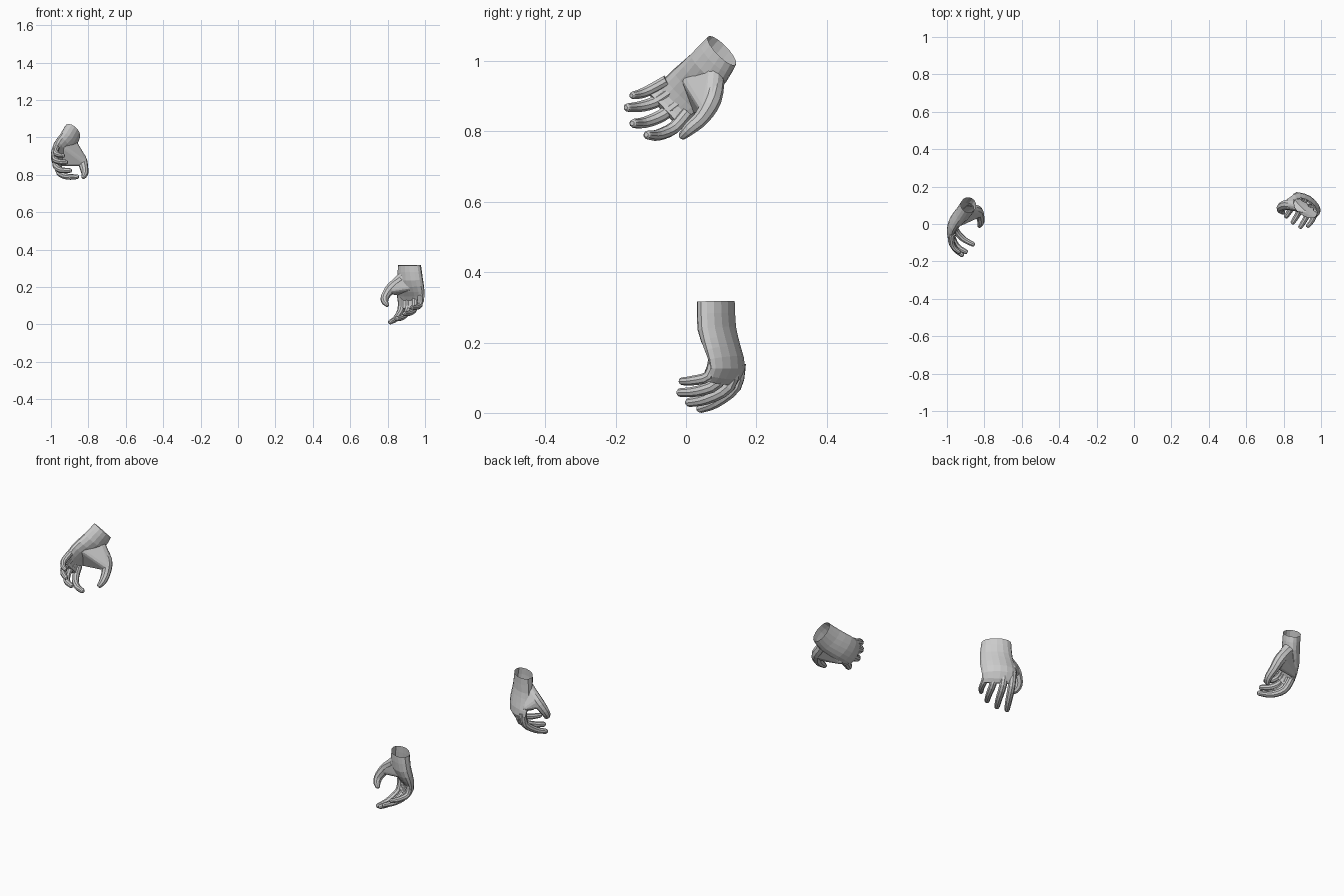
import bpy, bmesh, math
from mathutils import Vector as V, Matrix

if "Cube" in bpy.data.objects:
    bpy.data.objects.remove(bpy.data.objects["Cube"])


def spline(rows, steps):
    """Catmull-Rom interpolation through rows of equal-length numbers."""
    out = []
    n = len(rows)
    for i in range(n - 1):
        a, b, c, d = rows[max(i - 1, 0)], rows[i], rows[i + 1], rows[min(i + 2, n - 1)]
        for s in range(steps):
            t = s / steps
            out.append([0.5 * (2 * q + (r - p) * t + (2 * p - 5 * q + 4 * r - u) * t * t
                               + (3 * q - p - 3 * r + u) * t ** 3)
                        for p, q, r, u in zip(a, b, c, d)])
    out.append(list(rows[-1]))
    return out


def finish(name, bm):
    bmesh.ops.recalc_face_normals(bm, faces=bm.faces[:])
    me = bpy.data.meshes.new(name)
    bm.to_mesh(me)
    bm.free()
    ob = bpy.data.objects.new(name, me)
    bpy.context.collection.objects.link(ob)
    return ob


def loft(name, rings):
    """Closed mesh object skinned over rings of points."""
    bm = bmesh.new()
    vs = [[bm.verts.new(p) for p in ring] for ring in rings]
    n = len(vs[0])
    for a, b in zip(vs, vs[1:]):
        for i in range(n):
            j = (i + 1) % n
            bm.faces.new((a[i], a[j], b[j], b[i]))
    caps = [bm.faces.new(vs[0]), bm.faces.new(vs[-1])]
    bmesh.ops.triangulate(bm, faces=caps)
    return finish(name, bm)


def digit(name, rows, sides=9):
    """Tapered, round-tipped tube; rows are x, y, z, radius."""
    rows = spline(rows, 3)
    pts = [V(r[:3]) for r in rows]
    rad = [r[3] for r in rows]
    d = (pts[-1] - pts[-2]).normalized()
    end, r = pts[-1], rad[-1]
    for along, scale in ((0.5, 0.85), (0.85, 0.5)):
        pts.append(end + d * r * along)
        rad.append(r * scale)
    rings, u = [], None
    for i, p in enumerate(pts):
        t = (pts[min(i + 1, len(pts) - 1)] - pts[max(i - 1, 0)]).normalized()
        u = t.orthogonal() if u is None else u - t * u.dot(t)
        u.normalize()
        w = t.cross(u)
        rings.append([p + (u * math.cos(a) + w * math.sin(a)) * rad[i]
                      for a in (2 * math.pi * k / sides for k in range(sides))])
    return loft(name, rings)


def web(name, balls):
    """Hull over balls (x, y, z, radius): ball of the thumb and its web."""
    bm = bmesh.new()
    for x, y, z, r in balls:
        bmesh.ops.create_icosphere(bm, subdivisions=2, radius=r, matrix=Matrix.Translation((x, y, z)))
    bmesh.ops.delete(bm, geom=bm.edges[:], context='EDGES_FACES')
    bmesh.ops.convex_hull(bm, input=bm.verts[:])
    bmesh.ops.delete(bm, geom=[v for v in bm.verts if not v.link_faces], context='VERTS')
    return finish(name, bm)


def palm(name, rows, inner, sides=16):
    """Rows: little-finger edge, thumb edge, half thickness, arch of the back."""
    rows = spline(rows, 2)
    mids = [(V(r[0:3]) + V(r[3:6])) / 2 for r in rows]
    rings = []
    for i, r in enumerate(rows):
        w = (V(r[3:6]) - V(r[0:3])) / 2
        axis = mids[min(i + 1, len(mids) - 1)] - mids[max(i - 1, 0)]
        n = axis.cross(w).normalized()
        if n.dot(mids[i] - inner) < 0:
            n = -n
        ring = []
        for k in range(sides):
            a = 2 * math.pi * k / sides
            c, s = math.cos(a), math.sin(a)
            ring.append(mids[i] + w * c + n * (r[6] * s + r[7] * (1 - c * c)))
        rings.append(ring)
    return loft(name, rings), rings[0]


def hand(name, palm_rows, thumb, balls, fingers):
    body, rim = palm(name, palm_rows, V(thumb[-1]))
    radii = (0.018, 0.0175, 0.0155, 0.0125)
    parts = [web("thumb_web", balls),
             digit("thumb", [(*p, r) for p, r in zip(thumb, (0.026, 0.028, 0.023, 0.019, 0.013))])]
    for key, (size, pts) in fingers.items():
        parts.append(digit(key, [(*p, r * size) for p, r in zip(pts, radii)]))
    # join the digits to the palm as one skin
    for p in parts:
        m = body.modifiers.new(p.name, 'BOOLEAN')
        m.operation = 'UNION'
        m.solver = 'EXACT'
        m.object = p
    bpy.context.view_layer.update()
    dg = bpy.context.evaluated_depsgraph_get()
    me = bpy.data.meshes.new_from_object(body.evaluated_get(dg))
    body.modifiers.clear()
    body.data = me
    for p in parts:
        bpy.data.objects.remove(p)
    # open the wrist
    n = (rim[4] - rim[0]).cross(rim[8] - rim[0]).normalized()
    bm = bmesh.new()
    bm.from_mesh(me)
    cap = [f for f in bm.faces if all(abs((v.co - rim[0]).dot(n)) < 2e-4 for v in f.verts)]
    bmesh.ops.delete(bm, geom=cap, context='FACES')
    bm.to_mesh(me)
    bm.free()


# lower hand, hanging straight down
hand("right_hand",
     [(.973, .043, .317, .861, .127, .317, .042, 0),
      (.985, .045, .24, .855, .13, .24, .042, 0),
      (.995, .06, .18, .85, .145, .18, .034, .008),
      (.994, .072, .127, .853, .162, .127, .021, .016),
      (.978, .06, .09, .865, .145, .085, .012, .008)],
     [(.878, .09, .245), (.822, .103, .2), (.787, .09, .15), (.785, .074, .122), (.796, .062, .106)],
     [(.885, .095, .255, .03), (.825, .103, .203, .027), (.808, .1, .183, .02), (.862, .147, .168, .014),
      (.92, .08, .2, .02)],
     {"little_finger": (.9, [(.975, .08, .155), (.972, .065, .105), (.953, .02, .092), (.93, -.010, .09)]),
      "ring_finger": (1, [(.947, .11, .15), (.942, .09, .085), (.92, .035, .062), (.89, -.015, .058)]),
      "middle_finger": (1.05, [(.912, .14, .145), (.907, .122, .075), (.88, .06, .04), (.85, .01, .03)]),
      "index_finger": (1.05, [(.873, .152, .14), (.87, .14, .075), (.842, .085, .03), (.815, .042, .013)])})

# raised hand, reaching forward
hand("left_hand",
     [(-.905, .067, 1.072, -.865, .137, .988, .042, 0),
      (-.935, .02, 1.025, -.885, .108, .935, .042, 0),
      (-.968, -.035, .977, -.935, .06, .88, .032, .006),
      (-.98, -.082, .932, -.963, .012, .838, .021, .008),
      (-.972, -.105, .908, -.952, -.02, .818, .012, .006)],
     [(-.89, .085, .955), (-.84, .073, .89), (-.824, .045, .84), (-.819, .01, .808), (-.826, -.008, .79)],
     [(-.89, .08, .965, .03), (-.843, .073, .893, .027), (-.828, .056, .866, .02), (-.95, .033, .862, .014),
      (-.93, .01, .94, .02)],
     {"little_finger": (.9, [(-.97, -.055, .945), (-.975, -.1, .92), (-.96, -.13, .907), (-.935, -.15, .903)]),
      "ring_finger": (1, [(-.975, -.04, .915), (-.978, -.09, .883), (-.955, -.135, .87), (-.92, -.165, .868)]),
      "middle_finger": (1.05, [(-.973, -.015, .885), (-.972, -.07, .845), (-.945, -.12, .825), (-.9, -.148, .823)]),
      "index_finger": (1.05, [(-.962, .005, .855), (-.953, -.035, .81), (-.913, -.08, .79), (-.862, -.108, .79)])})
